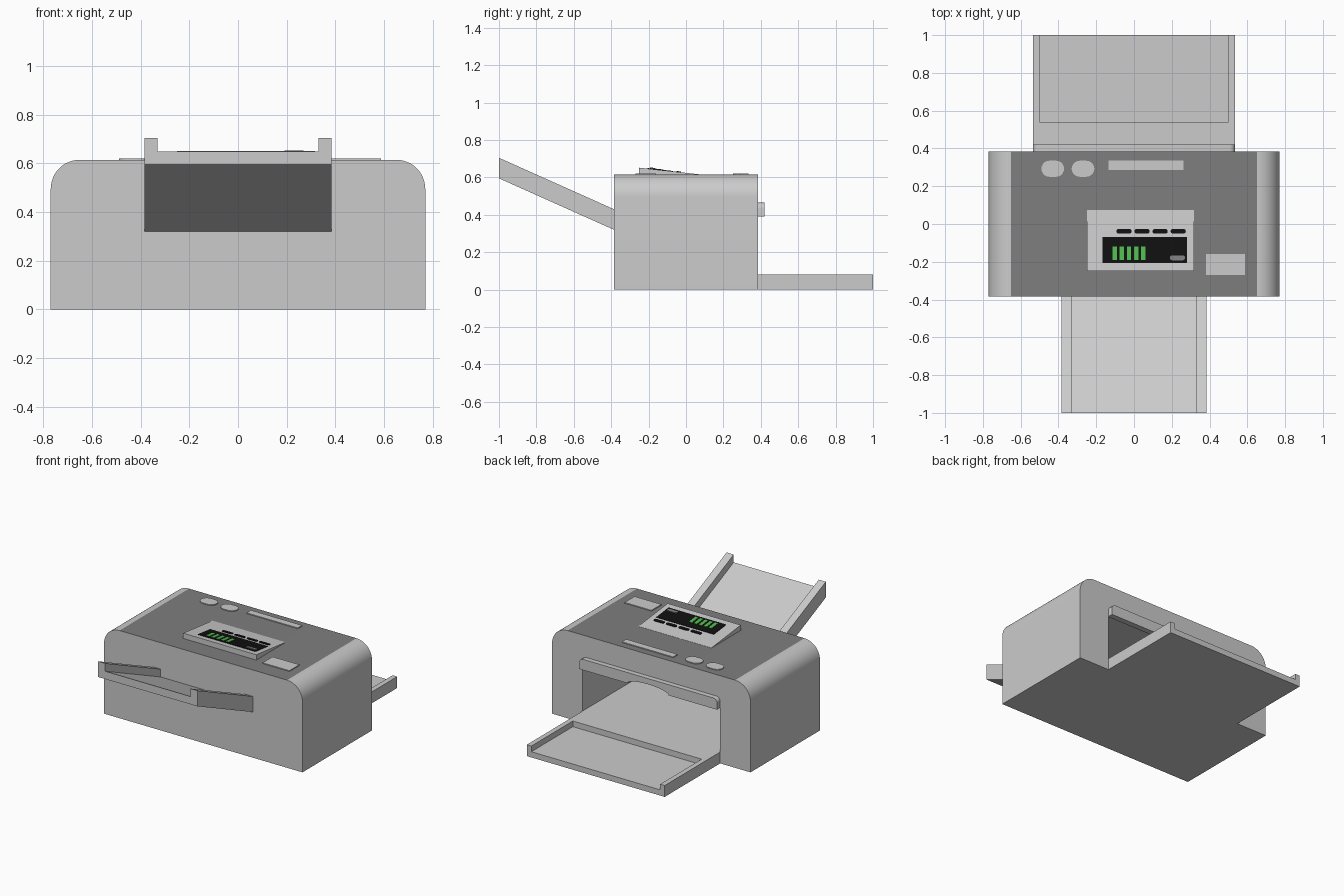
import bpy, bmesh, math
from mathutils import Vector

if "Cube" in bpy.data.objects:
    bpy.data.objects.remove(bpy.data.objects["Cube"])


def material(name, rgb):
    m = bpy.data.materials.new(name)
    m.diffuse_color = (*rgb, 1)
    m.use_nodes = True
    m.node_tree.nodes["Principled BSDF"].inputs["Base Color"].default_value = m.diffuse_color
    return m


LIGHT = material("light_grey", (0.60, 0.60, 0.60))
DARK = material("dark_grey", (0.21, 0.21, 0.21))
BLACK = material("black", (0.005, 0.005, 0.005))
GREEN = material("green", (0.08, 0.50, 0.08))

TOP = 0.615       # height of the flat body top


def arc(cx, cy, rx, ry, a0, a1, n):
    """Points on an elliptical arc, angles in degrees."""
    out = []
    for i in range(n + 1):
        a = math.radians(a0 + (a1 - a0) * i / n)
        out.append((cx + rx * math.cos(a), cy + ry * math.sin(a)))
    return out


def prism(name, pts, vec, mat, smooth=False):
    """Closed solid: 3D outline swept along a vector."""
    bm = bmesh.new()
    face = bm.faces.new([bm.verts.new(p) for p in pts])
    ext = bmesh.ops.extrude_face_region(bm, geom=[face], use_keep_orig=True)
    moved = [g for g in ext["geom"] if isinstance(g, bmesh.types.BMVert)]
    bmesh.ops.translate(bm, verts=moved, vec=Vector(vec))
    bmesh.ops.recalc_face_normals(bm, faces=bm.faces)
    mesh = bpy.data.meshes.new(name)
    bm.to_mesh(mesh)
    bm.free()
    mesh.materials.append(mat)
    ob = bpy.data.objects.new(name, mesh)
    bpy.context.collection.objects.link(ob)
    if smooth:
        bpy.ops.object.select_all(action="DESELECT")
        ob.select_set(True)
        bpy.context.view_layer.objects.active = ob
        bpy.ops.object.shade_smooth_by_angle(angle=math.radians(30))
    return ob


def box(name, x0, x1, y0, y1, z0, z1, mat):
    pts = [(x0, y0, z0), (x1, y0, z0), (x1, y1, z0), (x0, y1, z0)]
    return prism(name, pts, (0, 0, z1 - z0), mat)


def channel(half, wall, z0, zfloor, z1, y):
    """U-shaped cross-section of a tray."""
    i = half - wall
    xz = [(-half, z0), (half, z0), (half, z1), (i, z1), (i, zfloor),
          (-i, zfloor), (-i, z1), (-half, z1)]
    return [(x, y, z) for x, z in xz]


def flat(y):
    return TOP


def console_z(y):
    return TOP + 0.037 * (0.075 - y) / 0.325


def plate(name, x0, x1, y0, y1, mat, h, surface=flat, r=0.0):
    """Thin plate, optionally with round corners, lying on a surface."""
    if r:
        xy = (arc(x1 - r, y1 - r, r, r, 0, 90, 5) + arc(x0 + r, y1 - r, r, r, 90, 180, 5)
              + arc(x0 + r, y0 + r, r, r, 180, 270, 5) + arc(x1 - r, y0 + r, r, r, 270, 360, 5))
    else:
        xy = [(x0, y0), (x1, y0), (x1, y1), (x0, y1)]
    pts = [(x, y, surface(y) - 0.001) for x, y in xy]
    return prism(name, pts, (0, 0, h + 0.001), mat)


# Body: round-shouldered shell with the paper outlet hollowed out at the back
outline = ([(-0.77, 0), (0.77, 0)] + arc(0.65, 0.495, 0.12, 0.12, 0, 90, 12)
           + arc(-0.65, 0.495, 0.12, 0.12, 90, 180, 12))
body = prism("body", [(x, -0.385, z) for x, z in outline], (0, 0.77, 0), LIGHT)
cutter = box("outlet_cutter", -0.535, 0.535, -0.30, 0.50, 0.08, 0.44, LIGHT)
cutter.hide_render = True
mod = body.modifiers.new("outlet", "BOOLEAN")
mod.operation = "DIFFERENCE"
mod.solver = "EXACT"
mod.object = cutter
bpy.ops.object.select_all(action="DESELECT")
body.select_set(True)
bpy.context.view_layer.objects.active = body
bpy.ops.object.modifier_apply(modifier=mod.name)
bpy.data.objects.remove(cutter)
bpy.ops.object.shade_smooth_by_angle(angle=math.radians(30))

# Dark flat top of the body
body.data.materials.append(DARK)
for p in body.data.polygons:
    if p.normal.z > 0.999 and p.center.z > 0.6:
        p.material_index = 1

# Sloping input tray
prism("input_tray", channel(0.385, 0.055, 0.595, 0.65, 0.705, -1.0), (0, 0.615, -0.275), LIGHT)

# Output tray with raised step next to the body
prism("output_tray", channel(0.535, 0.035, 0, 0.04, 0.08, 0.385), (0, 0.615, 0), LIGHT)
box("output_tray_step", -0.5, 0.5, 0.385, 0.54, 0.04, 0.08, LIGHT)

# Bar over the outlet, rounded above, with a finger notch below
bar = (arc(0.505, 0.435, 0.03, 0.03, 0, 90, 6) + arc(-0.505, 0.435, 0.03, 0.03, 90, 180, 6)
       + [(-0.535, 0.39)] + arc(0, 0.39, 0.16, 0.035, 180, 0, 14) + [(0.535, 0.39)])
prism("outlet_bar", [(x, 0.38, z) for x, z in bar], (0, 0.04, 0), LIGHT, smooth=True)

# Wedge-shaped control console
wedge = [(-0.25, TOP - 0.005), (0.075, TOP - 0.005), (0.075, TOP + 0.001), (-0.25, console_z(-0.25))]
prism("console", [(-0.25, y, z) for y, z in wedge], (0.567, 0, 0), LIGHT)

# Screen, level bars and buttons on the console
plate("screen", -0.167, 0.28, -0.207, -0.07, BLACK, 0.003, console_z)
for i in range(5):
    x = -0.114 + 0.038 * i
    plate(f"level_bar_{i + 1}", x, x + 0.023, -0.19, -0.12, GREEN, 0.005, console_z)
plate("screen_button", 0.19, 0.27, -0.192, -0.166, DARK, 0.008, console_z, 0.012)
for i in range(4):
    x = -0.093 + 0.0957 * i
    plate(f"console_button_{i + 1}", x, x + 0.08, -0.05, -0.027, BLACK, 0.005, console_z, 0.01)

# Plates on the body top
plate("round_button_left", -0.49, -0.37, 0.25, 0.335, LIGHT, 0.006, r=0.042)
plate("round_button_right", -0.33, -0.21, 0.25, 0.335, LIGHT, 0.006, r=0.042)
plate("top_strip", -0.135, 0.263, 0.287, 0.335, LIGHT, 0.006)
plate("corner_plate", 0.38, 0.588, -0.27, -0.16, LIGHT, 0.006)
